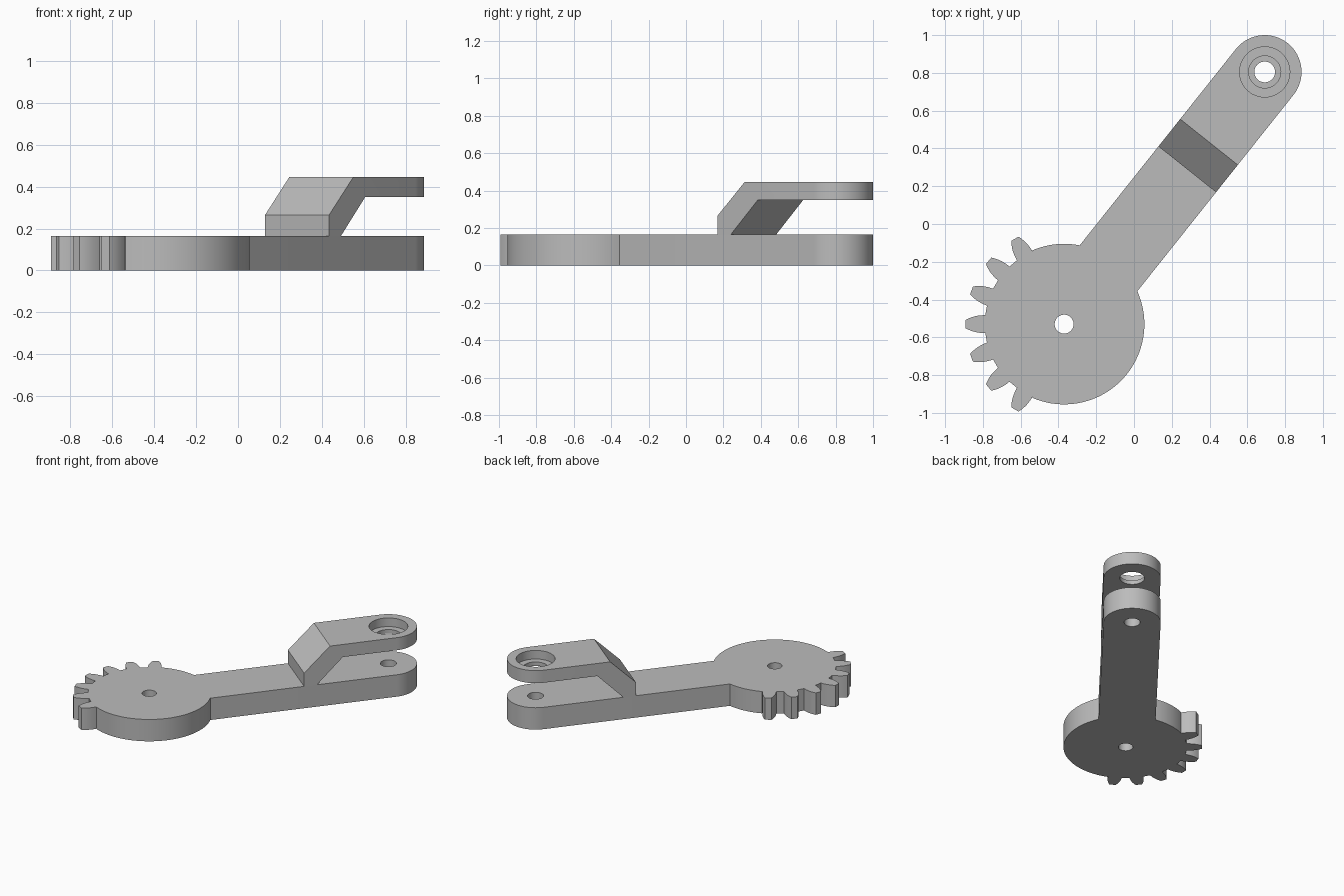
import bpy, bmesh
from math import sin, cos, asin, atan2, hypot, pi, radians, degrees
from mathutils import Vector

if "Cube" in bpy.data.objects:
    bpy.data.objects.remove(bpy.data.objects["Cube"])

# Main dimensions
HUB = Vector((-0.37, -0.53))
PIN = Vector((0.692, 0.805))
HUB_R, ARM_R = 0.425, 0.195
BASE_H = 0.165
AXIS = (PIN - HUB).normalized()
SIDE = Vector((-AXIS.y, AXIS.x))
LENGTH = (PIN - HUB).length
HEADING = degrees(atan2(AXIS.y, AXIS.x))

# Single grey finish
grey = bpy.data.materials.new("grey_metal")
grey.use_nodes = True
colour = (0.5, 0.5, 0.5, 1)
grey.diffuse_color = colour
grey.node_tree.nodes["Principled BSDF"].inputs["Base Color"].default_value = colour


def polar(centre, r, deg):
    return centre + Vector((cos(radians(deg)), sin(radians(deg)))) * r


def arc(centre, r, start, end, steps):
    return [polar(centre, r, start + (end - start) * i / steps) for i in range(steps + 1)]


def sweep(name, points, direction):
    """Solid made by extruding a closed outline of 3D points."""
    bm = bmesh.new()
    face = bm.faces.new([bm.verts.new(p) for p in points])
    top = bmesh.ops.extrude_face_region(bm, geom=[face])["geom"]
    bmesh.ops.translate(bm, vec=direction,
                        verts=[v for v in top if isinstance(v, bmesh.types.BMVert)])
    bmesh.ops.recalc_face_normals(bm, faces=bm.faces)
    mesh = bpy.data.meshes.new(name)
    bm.to_mesh(mesh)
    bm.free()
    obj = bpy.data.objects.new(name, mesh)
    bpy.context.collection.objects.link(obj)
    mesh.materials.append(grey)
    return obj


def prism(name, outline, z0, z1):
    return sweep(name, [(p.x, p.y, z0) for p in outline], (0, 0, z1 - z0))


def cut(obj, tool, operation="DIFFERENCE"):
    """Apply a boolean, then discard the tool."""
    mod = obj.modifiers.new("cut", "BOOLEAN")
    mod.operation, mod.object, mod.solver = operation, tool, "EXACT"
    bpy.context.view_layer.objects.active = obj
    bpy.ops.object.modifier_apply(modifier=mod.name)
    bpy.data.objects.remove(tool)


def drill(obj, centre, r, z0, z1):
    cut(obj, prism("drill", arc(centre, r, 0, 352.5, 47), z0, z1))


# Sector gear and arm share one outline: hub arc, seven teeth, hub arc, rounded arm end
spread = degrees(asin(ARM_R / HUB_R))
TOOTH = [(0.42, 6.5), (0.445, 6.0), (0.47, 5.2), (0.49, 4.3), (0.51, 3.2), (0.522, 2.4)]
outline = arc(HUB, HUB_R, HEADING + spread, 113, 12)
for i in range(7):
    middle = 120 + 20 * i
    outline += [polar(HUB, r, middle - a) for r, a in TOOTH]
    outline += [polar(HUB, r, middle + a) for r, a in reversed(TOOTH)]
outline += arc(HUB, HUB_R, 247, 360 + HEADING - spread, 40)
arm_end = arc(PIN, ARM_R, HEADING - 90, HEADING + 90, 32)
base = prism("gear_and_arm", outline + arm_end, 0, BASE_H)
drill(base, HUB, 0.05, -0.1, 0.3)
drill(base, PIN, 0.055, -0.1, 0.3)

# Raised fork plate: side profile trimmed to the rounded plan of the arm
profile = [(1.047, BASE_H), (1.138, BASE_H), (1.323, 0.35), (2, 0.35),
           (2, 0.445), (1.232, 0.445), (1.047, 0.265)]
ring = []
for u, z in profile:
    p = HUB + AXIS * u - SIDE * 0.3
    ring.append((p.x, p.y, z))
fork = sweep("upper_fork", ring, (SIDE.x * 0.6, SIDE.y * 0.6, 0))
start = HUB + AXIS * 0.8
plan = arm_end + [start + SIDE * ARM_R, start - SIDE * ARM_R]
cut(fork, prism("plan", plan, -0.1, 0.7), "INTERSECT")

# Counterbored pin hole in the fork
drill(fork, PIN, 0.085, 0.3, 0.6)
drill(fork, PIN, 0.133, 0.38, 0.6)

for obj in (base, fork):
    bpy.ops.object.select_all(action="DESELECT")
    obj.select_set(True)
    bpy.context.view_layer.objects.active = obj
    bpy.ops.object.shade_smooth_by_angle(angle=radians(30))
